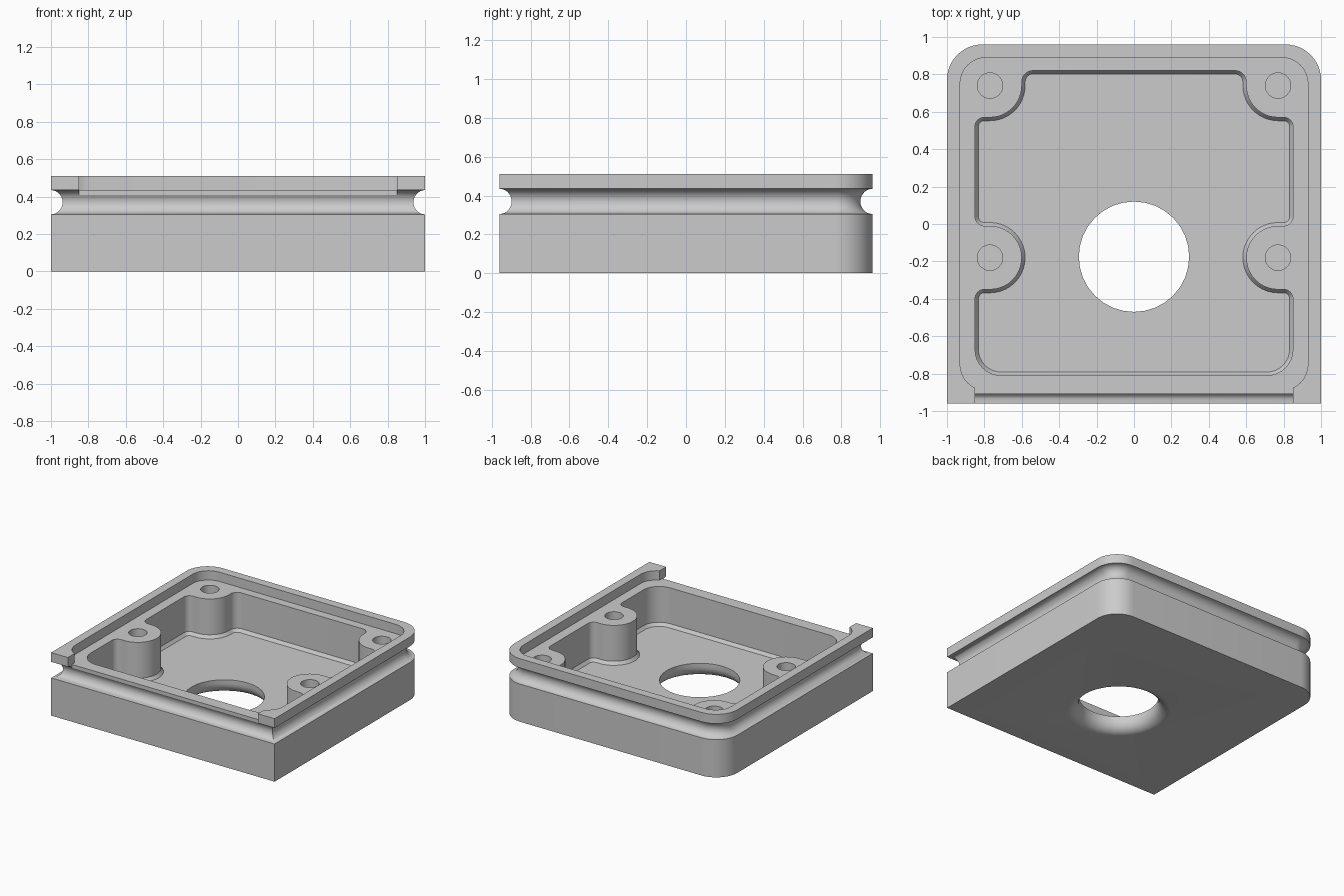
import bpy
import bmesh
from math import cos, sin, pi, radians

if "Cube" in bpy.data.objects:
    bpy.data.objects.remove(bpy.data.objects["Cube"])

grey = bpy.data.materials.new("plain grey")
grey.use_nodes = True
grey.diffuse_color = (0.6, 0.6, 0.6, 1)
grey.node_tree.nodes["Principled BSDF"].inputs["Base Color"].default_value = (0.6, 0.6, 0.6, 1)


def arc(x, y, r, start, end, steps=8):
    angles = [radians(start + (end - start) * i / steps) for i in range(steps + 1)]
    return [(x + r * cos(a), y + r * sin(a)) for a in angles]


def mirrored(half):
    """Close a right-hand half outline, listed from back to front."""
    return half + [(-x, y) for x, y in reversed(half)]


def outer_outline(d):
    return mirrored(arc(0.81, 0.77, 0.19 - d, 90, 0, 12) + [(1 - d, -0.96 + d)])


def rim_outline(d):
    return mirrored(arc(0.79, 0.75, 0.14, 90, 0) + arc(0.79, -0.75, 0.14, 0, -90))


def cavity_outline(d):
    return mirrored(
        arc(0.54, 0.76, 0.06 - d, 90, 0)
        + arc(0.77, 0.74, 0.17 + d, 180, 270, 12)
        + arc(0.80, 0.52, 0.05 - d, 90, 0)
        + arc(0.80, 0.04, 0.05 - d, 0, -90)
        + arc(0.77, -0.18, 0.17 + d, 90, 270, 20)
        + arc(0.80, -0.40, 0.05 - d, 90, 0)
        + arc(0.71, -0.67, 0.14 - d, 0, -90))


def circle_outline(x, y, r):
    return lambda d: arc(x, y, r - d, 0, 360, 32)[:-1]


def box_outline(x, y0, y1):
    return lambda d: [(-x, y0), (x, y0), (x, y1), (-x, y1)]


def loft(name, outline, profile):
    """Stack an outline through (inset, height) pairs into a closed solid."""
    bm = bmesh.new()
    rings = [[bm.verts.new((x, y, z)) for x, y in outline(d)] for d, z in profile]
    n = len(rings[0])
    for low, high in zip(rings, rings[1:]):
        for i in range(n):
            j = (i + 1) % n
            bm.faces.new((low[i], low[j], high[j], high[i]))
    bm.faces.new(rings[0])
    bm.faces.new(rings[-1])
    bmesh.ops.recalc_face_normals(bm, faces=bm.faces)
    mesh = bpy.data.meshes.new(name)
    bm.to_mesh(mesh)
    bm.free()
    mesh.materials.append(grey)
    obj = bpy.data.objects.new(name, mesh)
    bpy.context.collection.objects.link(obj)
    return obj


# Housing with a half-round groove around its sides
groove = [(0.062 * sin(pi * i / 14), 0.37 - 0.065 * cos(pi * i / 14)) for i in range(15)]
housing = loft("housing", outer_outline, [(0, 0)] + groove + [(0, 0.51)])

# Lid recess, front opening and main cavity with a bevelled floor edge
floor, ledge, above = 0.12, 0.435, 0.7
cutters = [
    loft("rim_cutter", rim_outline, [(0, ledge), (0, above)]),
    loft("front_opening_cutter", box_outline(0.85, -1.1, -0.8), [(0, ledge), (0, above)]),
    loft("front_step_cutter", box_outline(0.85, -1.1, -0.91), [(0, 0.395), (0, above)]),
    loft("cavity_cutter", cavity_outline, [(0.018, floor), (0, floor + 0.025), (0, above)]),
]

# Screw holes in the four bosses
for x in (-0.77, 0.77):
    for y in (0.74, -0.18):
        cutters.append(loft("screw_hole_cutter", circle_outline(x, y, 0.068),
                            [(0, 0.16), (0, above)]))

# Floor opening, flared round at the underside
flare = [(-0.09 * (1 - sin(a)), 0.09 * (1 - cos(a)))
         for a in [pi / 2 * i / 8 for i in range(9)]]
cutters.append(loft("floor_opening_cutter", circle_outline(0, -0.175, 0.295),
                    [(-0.09, -0.1)] + flare + [(0, above)]))

bpy.context.view_layer.objects.active = housing
for cutter in cutters:
    mod = housing.modifiers.new(cutter.name, "BOOLEAN")
    mod.operation = "DIFFERENCE"
    mod.solver = "EXACT"
    mod.object = cutter
    bpy.ops.object.modifier_apply(modifier=mod.name)
    bpy.data.objects.remove(cutter)

# Smooth the rounds, keep the edges crisp
bpy.ops.object.select_all(action="DESELECT")
housing.select_set(True)
bpy.ops.object.shade_smooth_by_angle(angle=radians(30))
